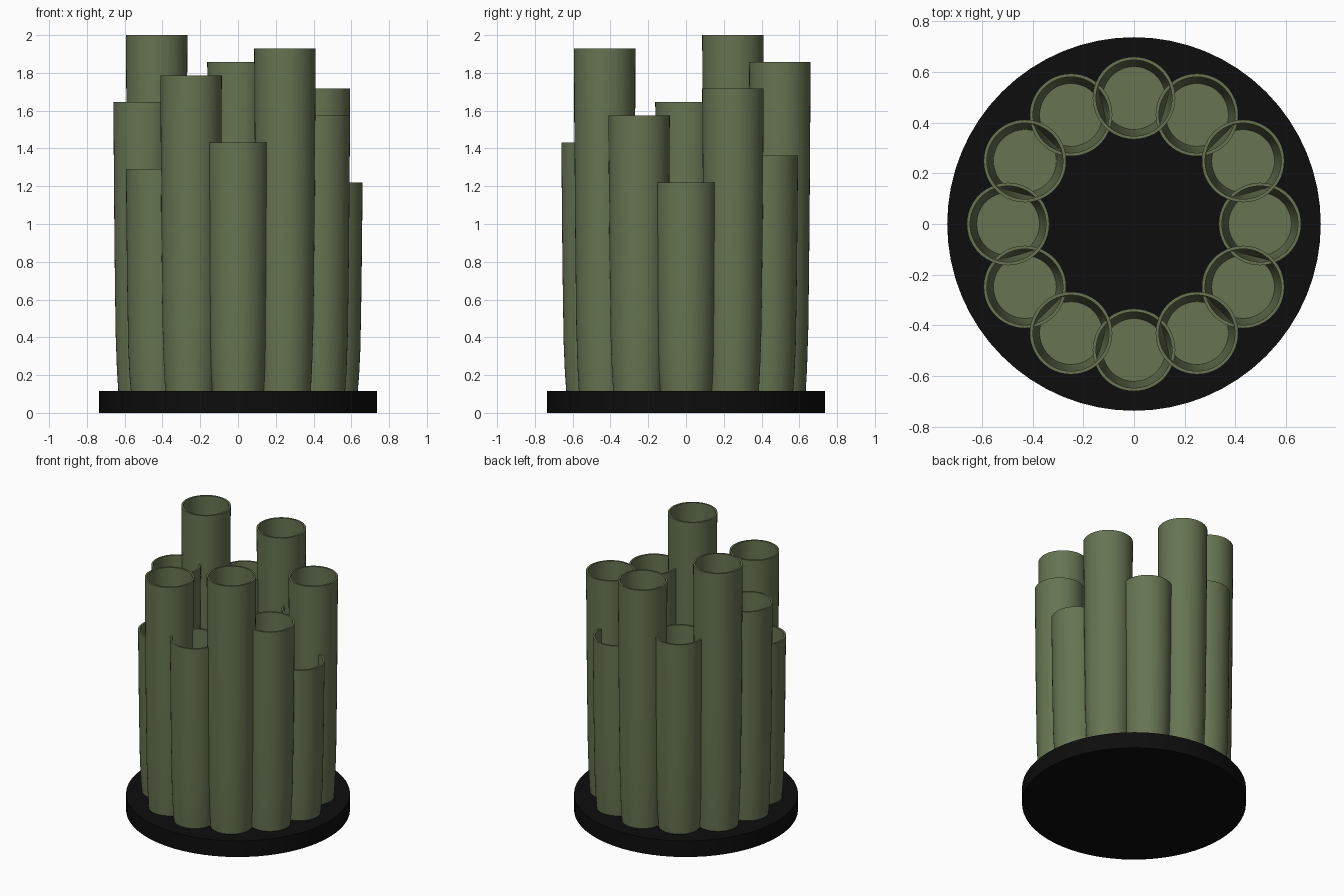
import bpy, bmesh, math

cube = bpy.data.objects.get("Cube")
if cube:
    bpy.data.objects.remove(cube)


def material(name, colour):
    m = bpy.data.materials.new(name)
    m.use_nodes = True
    m.diffuse_color = colour
    m.node_tree.nodes["Principled BSDF"].inputs["Base Color"].default_value = colour
    return m


green = material("olive green", (0.133, 0.175, 0.084, 1))
black = material("black", (0.004, 0.004, 0.004, 1))


def lathe(name, profile, steps, mat, location):
    """Revolve a (radius, height) profile that starts and ends on the axis."""
    bm = bmesh.new()
    verts = [bm.verts.new((r, 0, z)) for r, z in profile]
    edges = [bm.edges.new(pair) for pair in zip(verts, verts[1:])]
    bmesh.ops.spin(bm, geom=verts + edges, cent=(0, 0, 0), axis=(0, 0, 1),
                   angle=math.tau, steps=steps, use_duplicate=False)
    bmesh.ops.remove_doubles(bm, verts=bm.verts, dist=0.0001)
    bmesh.ops.recalc_face_normals(bm, faces=bm.faces)
    mesh = bpy.data.meshes.new(name)
    bm.to_mesh(mesh)
    bm.free()
    mesh.materials.append(mat)
    obj = bpy.data.objects.new(name, mesh)
    obj.location = location
    bpy.context.collection.objects.link(obj)
    bpy.ops.object.select_all(action="DESELECT")
    obj.select_set(True)
    bpy.context.view_layer.objects.active = obj
    bpy.ops.object.shade_smooth_by_angle(angle=math.radians(35))
    return obj


# Round base plate
BASE = 0.117
lathe("base", [(0, 0), (0.737, 0), (0.737, BASE), (0, BASE)], 64, black, (0, 0, 0))

# Ring of open tubes that narrow to a softly rounded foot, heights staggered
COUNT, RING = 12, 0.497
for k in range(COUNT):
    height = 1.22 + 0.0709 * (7 * k % COUNT) - BASE
    profile = [(0, 0), (0.137, 0), (0.144, 0.07 * height), (0.151, 0.2 * height),
               (0.157, 0.5 * height), (0.163, height), (0.150, height),
               (0.144, 0.5 * height), (0.138, 0.2 * height),
               (0.131, 0.07 * height), (0.124, 0.03), (0, 0.03)]
    a = math.tau * k / COUNT
    lathe(f"tube_{k + 1}", profile, 48, green,
          (RING * math.cos(a), RING * math.sin(a), BASE))
